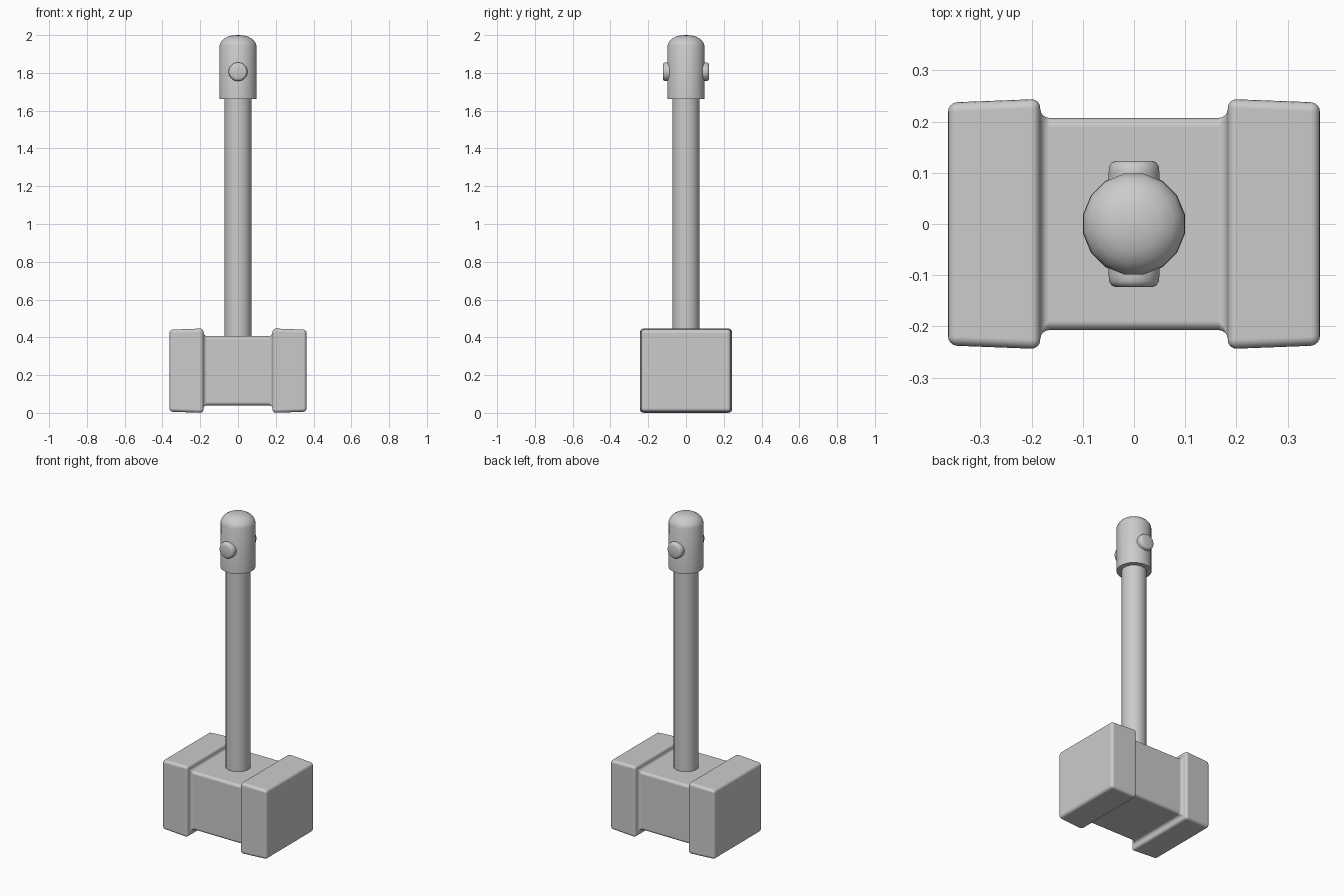
import bpy, bmesh, math
from mathutils import Matrix

if "Cube" in bpy.data.objects:
    bpy.data.objects.remove(bpy.data.objects["Cube"])


def loft(name, rings, place=Matrix()):
    """Skin a stack of point rings, close both ends, shade smooth."""
    bm = bmesh.new()
    loops = [[bm.verts.new(p) for p in ring] for ring in rings]
    n = len(loops[0])
    for a, b in zip(loops, loops[1:]):
        for i in range(n):
            bm.faces.new((a[i], a[(i + 1) % n], b[(i + 1) % n], b[i]))
    bm.faces.new(loops[0][::-1])
    bm.faces.new(loops[-1])
    bmesh.ops.recalc_face_normals(bm, faces=bm.faces)
    bm.transform(place)
    mesh = bpy.data.meshes.new(name)
    bm.to_mesh(mesh)
    bm.free()
    ob = bpy.data.objects.new(name, mesh)
    bpy.context.collection.objects.link(ob)
    bpy.ops.object.select_all(action='DESELECT')
    ob.select_set(True)
    bpy.context.view_layer.objects.active = ob
    bpy.ops.object.shade_smooth_by_angle(angle=math.radians(40))
    return ob


def lathe(name, profile, sides=16, place=Matrix()):
    step = math.tau / sides
    return loft(name, [[(r * math.cos((i + 0.5) * step), r * math.sin((i + 0.5) * step), z)
                        for i in range(sides)] for r, z in profile], place)


# Hammer head: square block with a narrower waist, softened by a bevel
half = [(0.363, 0.237, 0.217), (0.183, 0.244, 0.2235), (0.183, 0.207, 0.1835)]
stations = [(-x, y, z) for x, y, z in half] + half[::-1]
head = loft("hammer_head", [[(x, -y, 0.2235 - z), (x, y, 0.2235 - z),
                             (x, y, 0.2235 + z), (x, -y, 0.2235 + z)]
                            for x, y, z in stations])
bevel = head.modifiers.new("rounded_edges", 'BEVEL')
bevel.width = 0.018
bevel.segments = 4
bevel.limit_method = 'ANGLE'
bevel.harden_normals = True

# Straight handle shaft
lathe("handle_shaft", [(0.072, 0.36), (0.072, 1.72)])

# Domed pommel sleeve
lathe("pommel_cap", [(0.072, 1.662), (0.101, 1.662), (0.1, 1.945), (0.093, 1.962),
                     (0.078, 1.979), (0.055, 1.992), (0.028, 1.998), (0.005, 2.0)])

# Cross pin through the pommel
pin = [(0.036, 0.123), (0.044, 0.12), (0.049, 0.112), (0.05, 0.1)]
lathe("pommel_pin", [(r, -y) for r, y in pin] + pin[::-1], 24,
      Matrix.Translation((0, 0, 1.806)) @ Matrix.Rotation(math.pi / 2, 4, 'X'))
